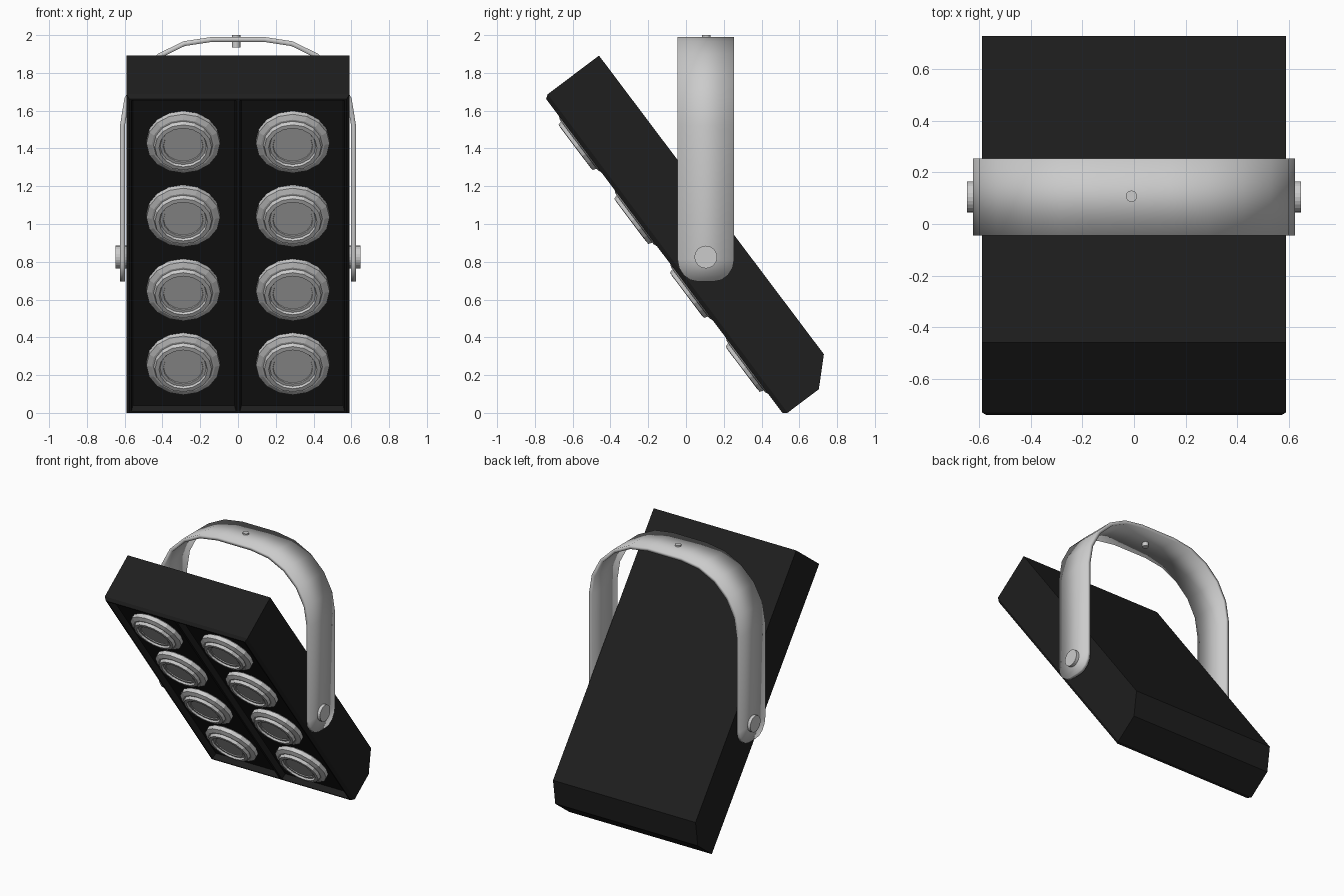
import bpy, bmesh, math
from mathutils import Matrix

if "Cube" in bpy.data.objects:
    bpy.data.objects.remove(bpy.data.objects["Cube"])

TILT = Matrix.Rotation(0.6455, 4, 'X')   # lamp head leans, lenses face down-front
black = bpy.data.materials.new("black_paint")
black.diffuse_color = (0.013, 0.013, 0.013, 1)
black.use_nodes = True
black.node_tree.nodes["Principled BSDF"].inputs["Base Color"].default_value = black.diffuse_color


def make(name, bm, matrix=Matrix(), mat=None):
    bmesh.ops.recalc_face_normals(bm, faces=bm.faces)
    me = bpy.data.meshes.new(name)
    bm.to_mesh(me)
    bm.free()
    ob = bpy.data.objects.new(name, me)
    bpy.context.collection.objects.link(ob)
    ob.matrix_world = matrix
    if mat:
        me.materials.append(mat)
    return ob


def lathe(name, profile, n, matrix):
    """Revolve (radius, height) points around z; both ends are capped."""
    bm = bmesh.new()
    rings = [[bm.verts.new((r * math.cos(2 * math.pi * i / n), r * math.sin(2 * math.pi * i / n), h))
              for i in range(n)] for r, h in profile]
    for a, b in zip(rings, rings[1:]):
        for i in range(n):
            j = (i + 1) % n
            bm.faces.new((a[i], a[j], b[j], b[i]))
    bm.faces.new(rings[0])
    bm.faces.new(rings[-1])
    return make(name, bm, matrix)


# Housing: side profile extruded across x, front edge chamfered, two sunk panels
bm = bmesh.new()
side = [(.43, 1.788), (.77, 1.788), (.77, -.191), (.637, -.323), (.43, -.323)]
L = [bm.verts.new((-.59, y, z)) for y, z in side]
R = [bm.verts.new((.59, y, z)) for y, z in side]
bm.faces.new(L)
bm.faces.new(R)
for i in range(5):
    j = (i + 1) % 5
    bm.faces.new((L[i], L[j], R[j], R[i]))
bmesh.ops.recalc_face_normals(bm, faces=bm.faces)
bm.normal_update()
front = [f for f in bm.faces if f.normal.y < -.99]
bmesh.ops.inset_region(bm, faces=front, thickness=.021, depth=.022)
bm.normal_update()
f = front[0]
bmesh.ops.bisect_plane(bm, geom=[f] + f.edges[:] + f.verts[:], plane_co=(0, 0, 0), plane_no=(1, 0, 0))
bm.normal_update()
panels = [f for f in bm.faces if f.normal.y < -.99]
bmesh.ops.inset_individual(bm, faces=panels, thickness=.015, depth=0)
bmesh.ops.inset_individual(bm, faces=panels, thickness=.012, depth=-.042)
make("housing", bm, TILT, black)

# Eight stepped lamps, two columns of four
lamp = [(.18, 0), (.195, .01), (.195, .04), (.168, .052), (.157, .052), (.15, .073),
        (.128, .075), (.122, .062), (.106, .062), (.104, .056)]
for sx in (-1, 1):
    for row in range(4):
        place = TILT @ Matrix.Translation((sx * .29, .452, .004 + .49 * row)) @ Matrix.Rotation(math.pi / 2, 4, 'X')
        lathe("lamp", lamp, 16, place)

# Mounting bracket: arched strap with rounded ends
half = []                                    # (x, z, half width) from leg tip to crown
for a in (0, 22.5, 45, 67.5, 90):
    t = math.radians(a)
    half.append((.625, .813 - .118 * math.cos(t), .04 + .11 * math.sin(t)))
for k in range(6):
    t = math.radians(18 * k)
    half.append((.14 + .485 * math.cos(t), 1.52 + .47 * math.sin(t), .15))
path = half + [(-x, z, w) for x, z, w in reversed(half)]
bm = bmesh.new()
rows = [[bm.verts.new((x, .105 + s * w, z)) for s in (-1, 1)] for x, z, w in path]
for a, b in zip(rows, rows[1:]):
    bm.faces.new((a[0], a[1], b[1], b[0]))
bracket = make("bracket", bm)
crown = max(bracket.data.polygons, key=lambda p: p.center.z)
solid = bracket.modifiers.new("thickness", 'SOLIDIFY')
solid.thickness = .026
solid.offset = -1 if crown.normal.z > 0 else 1
bpy.context.view_layer.objects.active = bracket
bracket.select_set(True)
bpy.ops.object.shade_smooth_by_angle(angle=math.radians(30))

# Pivot bolts through the legs and hanging pin in the crown
for s in (-1, 1):
    lathe("pivot_bolt", [(.06, .58), (.06, .648)], 24,
          Matrix.Translation((0, .105, .825)) @ Matrix.Rotation(s * math.pi / 2, 4, 'Y'))
lathe("hanging_pin", [(.022, 1.935), (.022, 2.0)], 16, Matrix.Translation((-.01, .108, 0)))
